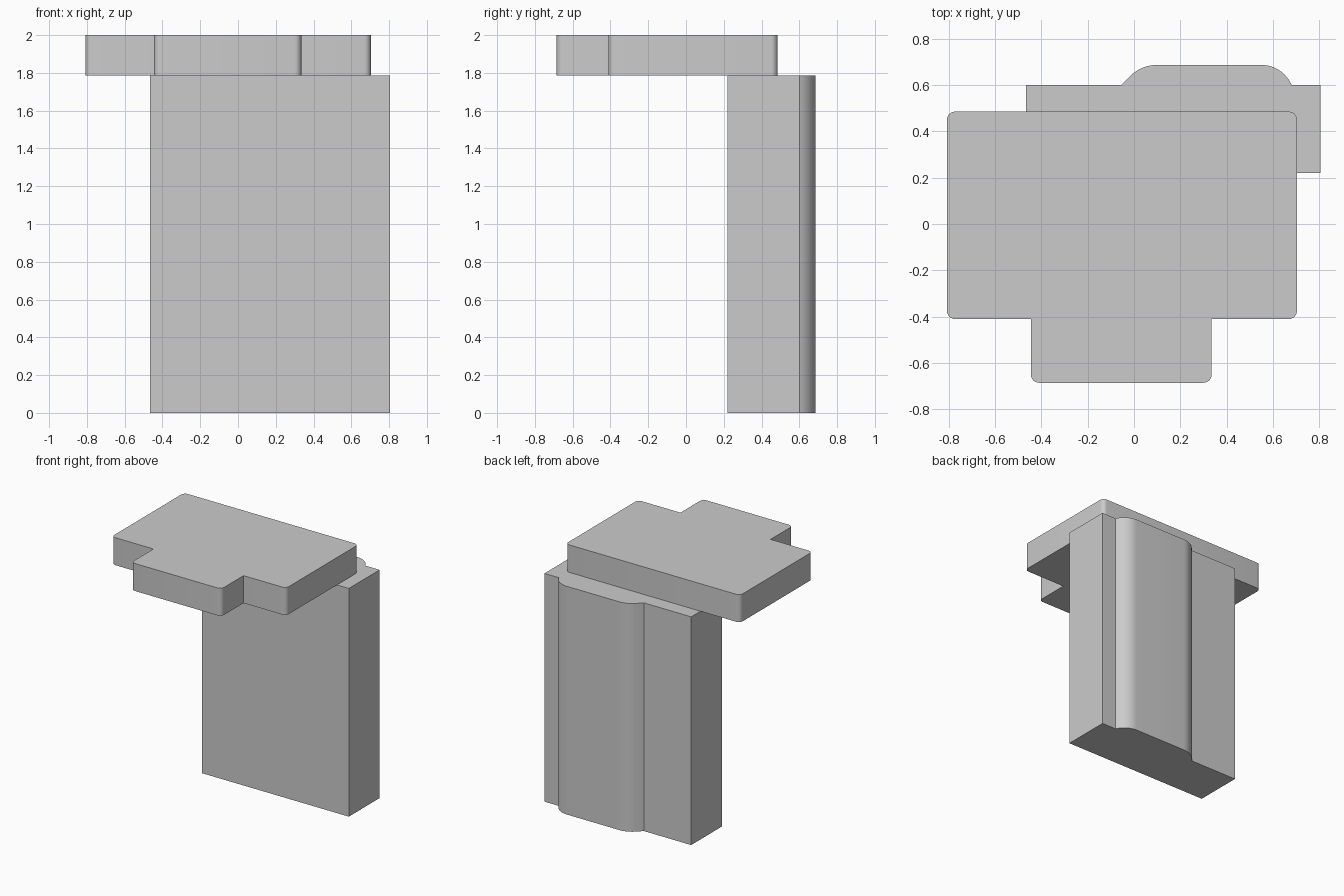
import bpy
import bmesh
from math import cos, sin, pi, radians
from mathutils import Vector

cube = bpy.data.objects.get("Cube")
if cube:
    bpy.data.objects.remove(cube, do_unlink=True)

grey = bpy.data.materials.new("plain_grey")
grey.use_nodes = True
colour = (0.6, 0.6, 0.6, 1)
grey.diffuse_color = colour
grey.node_tree.nodes["Principled BSDF"].inputs["Base Color"].default_value = colour


def rounded(points, steps=6):
    """Outline from (x, y, radius) corners; a radius of 0 stays sharp."""
    out = []
    for i, (x, y, r) in enumerate(points):
        p = Vector((x, y))
        if r == 0:
            out.append(p)
            continue
        a = (Vector(points[i - 1][:2]) - p).normalized()
        b = (Vector(points[(i + 1) % len(points)][:2]) - p).normalized()
        half = a.angle(b) / 2
        centre = p + (a + b).normalized() * (r / sin(half))
        # Sweep between the two tangent points
        start = p + a * (r * cos(half) / sin(half)) - centre
        end = p + b * (r * cos(half) / sin(half)) - centre
        sweep = pi - 2 * half
        for k in range(steps + 1):
            t = k / steps
            out.append(centre + (start * sin((1 - t) * sweep)
                                 + end * sin(t * sweep)) / sin(sweep))
    return out


def extrude_outline(name, outline, bottom, top):
    mesh = bpy.data.meshes.new(name)
    bm = bmesh.new()
    face = bm.faces.new([bm.verts.new((p.x, p.y, bottom)) for p in outline])
    solid = bmesh.ops.extrude_face_region(bm, geom=[face])
    moved = [g for g in solid["geom"] if isinstance(g, bmesh.types.BMVert)]
    bmesh.ops.translate(bm, verts=moved, vec=(0, 0, top - bottom))
    bmesh.ops.recalc_face_normals(bm, faces=bm.faces)
    bm.to_mesh(mesh)
    bm.free()
    obj = bpy.data.objects.new(name, mesh)
    bpy.context.collection.objects.link(obj)
    mesh.materials.append(grey)
    bpy.ops.object.select_all(action="DESELECT")
    obj.select_set(True)
    bpy.context.view_layer.objects.active = obj
    bpy.ops.object.shade_smooth_by_angle(angle=radians(30))
    return obj


# Upright post with a rounded rib along its back
post = [(-0.465, 0.22, 0), (0.805, 0.22, 0), (0.805, 0.6, 0), (0.68, 0.6, 0),
        (0.637, 0.686, 0.14), (0.031, 0.686, 0.16), (-0.055, 0.6, 0),
        (-0.465, 0.6, 0)]
extrude_outline("upright_post", rounded(post, 10), 0, 1.785)

# Top plate with a front tab and small rounded outer corners
r = 0.035
plate = [(-0.445, -0.685, r), (0.335, -0.685, r), (0.335, -0.41, 0),
         (0.703, -0.41, r), (0.703, 0.485, r), (-0.807, 0.485, r),
         (-0.807, -0.41, r), (-0.445, -0.41, 0)]
extrude_outline("top_plate", rounded(plate), 1.785, 2)
